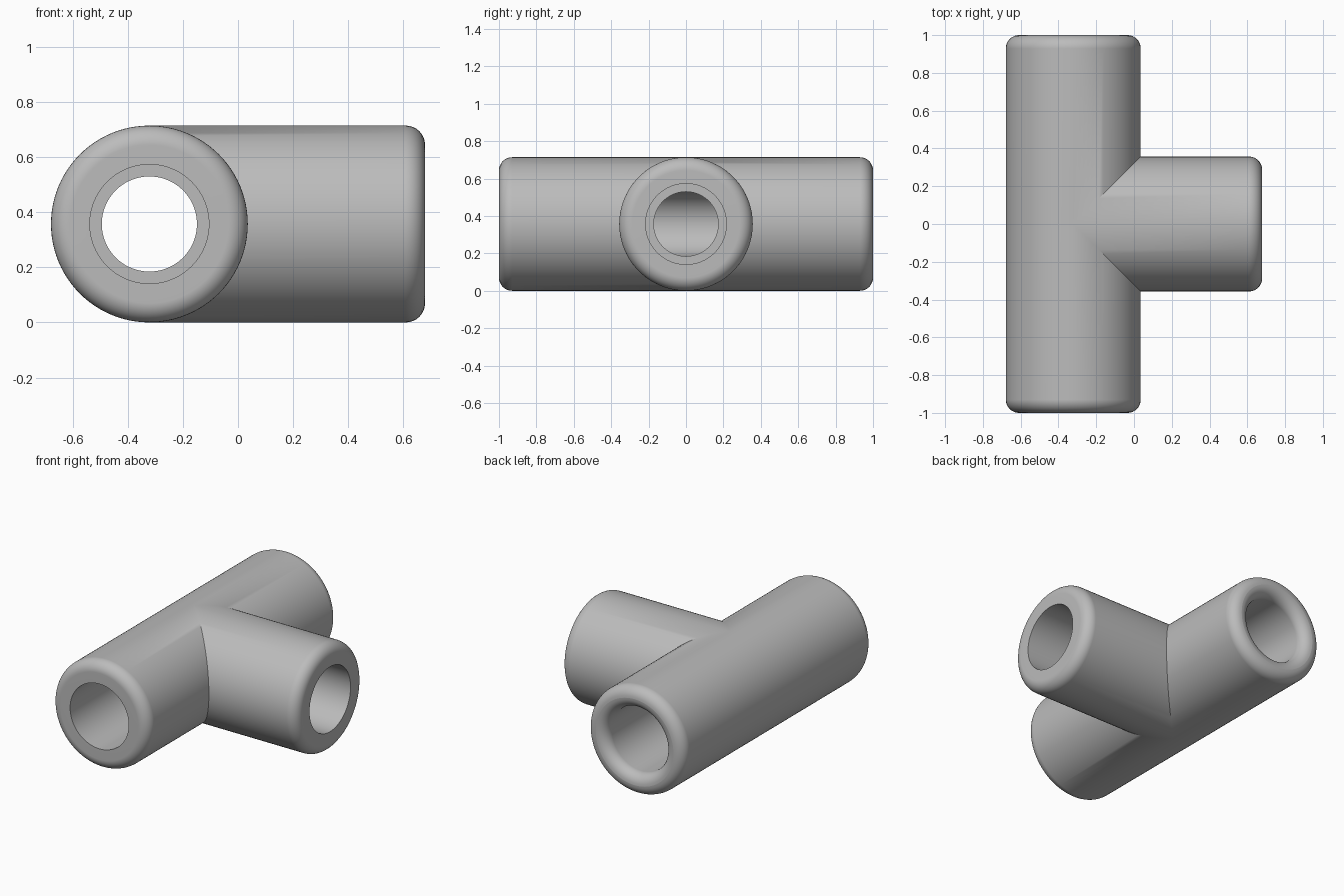
import bpy, bmesh
from math import sin, cos, pi, radians
from mathutils import Vector

cube = bpy.data.objects.get("Cube")
if cube:
    bpy.data.objects.remove(cube, do_unlink=True)

SEGS = 96          # divisible by four so the seams line up
OUTER, SOCKET, BORE = 0.357, 0.216, 0.1725
LENGTH, DEPTH = 1.0, 0.62
FILLET = 0.07
STEPS = 8
CENTRE = Vector((-0.3215, 0, OUTER))


def arc(radius, start, end):
    """Quarter round at the rim, as (radius, distance along arm) points."""
    points = []
    for i in range(STEPS + 1):
        a = start + (end - start) * i / STEPS
        points.append((radius + FILLET * cos(a), LENGTH - FILLET + FILLET * sin(a)))
    return points


def add_arm(bm, axis, side, seam, round_mouth):
    """Lathe one hollow arm; its two inner rings follow the mitred seam."""
    axis, side, up = Vector(axis), Vector(side), Vector((0, 0, 1))
    profile = [(BORE, 0), (BORE, LENGTH - DEPTH), (SOCKET, LENGTH - DEPTH)]
    if round_mouth:
        profile += arc(SOCKET + FILLET, pi, pi / 2)
    else:
        profile.append((SOCKET, LENGTH))
    profile += arc(OUTER - FILLET, pi / 2, 0) + [(OUTER, 0)]

    rings = []
    for radius, along in profile:
        ring = []
        for i in range(SEGS):
            a = 2 * pi * i / SEGS
            t = along if along else radius * seam(cos(a))
            ring.append(bm.verts.new(
                CENTRE + axis * t + radius * (side * cos(a) + up * sin(a))))
        rings.append(ring)
    for r, s in zip(rings, rings[1:]):
        for i in range(SEGS):
            j = (i + 1) % SEGS
            bm.faces.new((r[i], r[j], s[j], s[i]))


bm = bmesh.new()
# Straight run, then the side branch
add_arm(bm, (0, -1, 0), (1, 0, 0), lambda c: max(0, c), False)
add_arm(bm, (0, 1, 0), (1, 0, 0), lambda c: max(0, c), True)
add_arm(bm, (1, 0, 0), (0, 1, 0), abs, False)
bmesh.ops.remove_doubles(bm, verts=bm.verts[:], dist=0.0001)
bmesh.ops.recalc_face_normals(bm, faces=bm.faces[:])

mesh = bpy.data.meshes.new("pipe_tee")
bm.to_mesh(mesh)
bm.free()
tee = bpy.data.objects.new("pipe_tee", mesh)
bpy.context.collection.objects.link(tee)

# Plain grey finish
grey = bpy.data.materials.new("mid grey")
grey.use_nodes = True
colour = (0.5, 0.5, 0.5, 1)
grey.diffuse_color = colour
grey.node_tree.nodes["Principled BSDF"].inputs["Base Color"].default_value = colour
mesh.materials.append(grey)

# Smooth walls with crisp seams and mouths
bpy.ops.object.select_all(action="DESELECT")
tee.select_set(True)
bpy.context.view_layer.objects.active = tee
bpy.ops.object.shade_smooth_by_angle(angle=radians(30))
weighted = tee.modifiers.new("even_shading", "WEIGHTED_NORMAL")
weighted.keep_sharp = True
